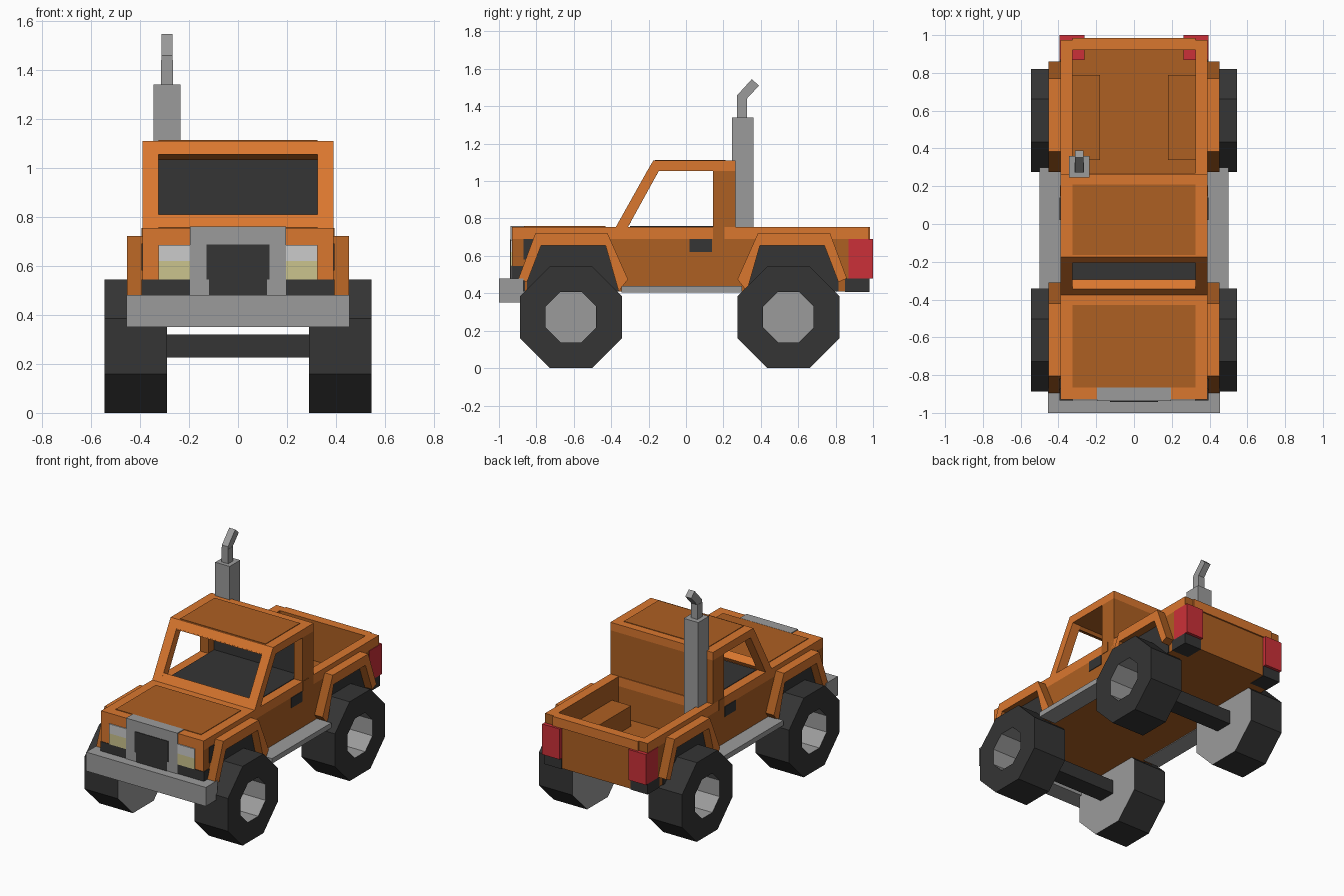
import bpy, bmesh, math
from mathutils import Vector

if "Cube" in bpy.data.objects:
    bpy.data.objects.remove(bpy.data.objects["Cube"])

COLOURS = {
    "light orange": (0.70, 0.185, 0.028),
    "dark orange": (0.42, 0.115, 0.016),
    "charcoal": (0.035, 0.035, 0.035),
    "metal grey": (0.33, 0.33, 0.33),
    "lamp white": (0.60, 0.60, 0.60),
    "lamp yellow": (0.60, 0.55, 0.27),
    "lamp red": (0.60, 0.03, 0.04),
}
MATS = {}
for n, c in COLOURS.items():
    m = bpy.data.materials.new(n)
    m.diffuse_color = (*c, 1)
    m.use_nodes = True
    m.node_tree.nodes["Principled BSDF"].inputs["Base Color"].default_value = m.diffuse_color
    MATS[n] = m
LIGHT, DARK, COAL, GREY, WHITE, YELLOW, RED = COLOURS


def finish(name, bm, rule):
    """Write the mesh; rule(normal, centre) names the colour of each face."""
    bmesh.ops.recalc_face_normals(bm, faces=bm.faces)
    bm.normal_update()
    me = bpy.data.meshes.new(name)
    used = []
    for f in bm.faces:
        col = rule(f.normal, f.calc_center_median()) if callable(rule) else rule
        if col not in used:
            used.append(col)
            me.materials.append(MATS[col])
        f.material_index = used.index(col)
    bm.to_mesh(me)
    bm.free()
    ob = bpy.data.objects.new(name, me)
    bpy.context.collection.objects.link(ob)
    return ob


def prism(name, profile, x0, x1, rule, mirror=False):
    """Extrude a (y, z) outline from x0 to x1, optionally on both sides."""
    bm = bmesh.new()
    for s in ((1, -1) if mirror else (1,)):
        a = [bm.verts.new((s * x0, y, z)) for y, z in profile]
        b = [bm.verts.new((s * x1, y, z)) for y, z in profile]
        bm.faces.new(a)
        bm.faces.new(b)
        for i in range(len(a)):
            j = (i + 1) % len(a)
            bm.faces.new((a[i], a[j], b[j], b[i]))
    return finish(name, bm, rule)


def box(name, x, y, z, rule, mirror=False):
    prof = [(y[0], z[0]), (y[1], z[0]), (y[1], z[1]), (y[0], z[1])]
    return prism(name, prof, x[0], x[1], rule, mirror)


W, IN = 0.39, 0.325          # half widths: body and inner opening
BELT, BAND, SILL = 0.755, 0.69, 0.41

# Lower body, front half
box("front_body", (-W, W), (-0.93, 0.27), (SILL, BAND),
    lambda n, c: LIGHT if n.y < -0.5 else DARK)
box("front_belt", (-W, W), (-0.93, 0.27), (BAND, BELT), LIGHT)
box("hood_panel", (-IN, IN), (-0.865, -0.43), (BELT, BELT + 0.004), DARK)
box("cab_floor", (-IN, IN), (-0.30, 0.205), (BELT, BELT + 0.004), COAL)

# Cargo bed
inner_dark = lambda n, c: LIGHT if n.z > 0.5 or n.x * c.x > 0 and c.z > BAND else DARK
box("bed_floor", (-W, W), (0.27, 0.975), (SILL, 0.48), DARK)
box("bed_side", (IN, W), (0.27, 0.975), (0.48, BAND), DARK, True)
box("bed_side_rail", (IN, W), (0.27, 0.975), (BAND, BELT), inner_dark, True)
box("tailgate", (-IN, IN), (0.92, 0.975), (0.48, BAND), DARK)
box("tailgate_rail", (-IN, IN), (0.92, 0.985), (BAND, BELT),
    lambda n, c: DARK if n.y < -0.5 else LIGHT)
box("bed_wheel_box", (0.18, IN), (0.34, 0.79), (0.48, 0.62), DARK, True)

# Cab: roof, windscreen frame, pillars, back wall
prism("roof", [(-0.175, 1.11), (0.265, 1.11), (0.265, 1.055), (-0.207, 1.055)],
      -W, W, lambda n, c: DARK if n.z < -0.5 and c.y > -0.1 else LIGHT)
box("roof_panel", (-IN, IN), (-0.165, 0.21), (1.11, 1.114), DARK)
prism("windscreen_pillar", [(-0.375, BELT), (-0.31, BELT), (-0.145, 1.055), (-0.207, 1.055)],
      IN, W, LIGHT, True)
prism("windscreen_base", [(-0.375, BELT), (-0.344, 0.81), (-0.294, 0.782), (-0.31, BELT)],
      -IN, IN, LIGHT)
prism("windscreen_lip", [(-0.205, 1.06), (-0.145, 1.06), (-0.156, 1.032)], -IN, IN, DARK)
box("back_wall", (-W, W), (0.205, 0.265), (0.48, 1.055),
    lambda n, c: COAL if n.y < -0.5 else DARK)
box("rear_pillar", (IN, W), (0.145, 0.206), (BELT, 1.055), DARK, True)
box("pillar_foot", (W, W + 0.003), (0.145, 0.205), (BAND, BELT), DARK, True)
box("door_handle", (W, W + 0.004), (0.02, 0.14), (0.62, BAND), COAL, True)

# Front face: grille, lamps, lower valance
box("grille_surround", (-0.195, 0.195), (-0.938, -0.865), (0.48, BELT + 0.005), GREY)
box("grille_mesh", (-0.128, 0.128), (-0.942, -0.93), (0.545, 0.687), COAL)
box("grille_mesh_lower", (-0.118, 0.118), (-0.942, -0.93), (0.48, 0.545), COAL)
box("headlamp", (0.195, IN), (-0.937, -0.92), (0.62, 0.685), WHITE, True)
box("indicator", (0.195, IN), (-0.937, -0.92), (0.545, 0.62), YELLOW, True)
box("front_valance", (0.195, W + 0.004), (-0.934, -0.86), (SILL, 0.545), COAL, True)
box("side_marker", (W, W + 0.004), (-0.87, -0.80), (0.58, BAND), COAL, True)
box("front_bumper", (-0.455, 0.455), (-1.0, -0.87), (0.35, 0.48), GREY)

# Rear corners
box("tail_lamp", (0.262, W + 0.004), (0.868, 1.0), (0.48, BAND), RED, True)
box("rear_corner", (0.262, W + 0.004), (0.85, 0.98), (SILL - 0.003, 0.48), COAL, True)

# Running boards
box("running_board", (0.37, 0.50), (-0.345, 0.30), (0.405, 0.44), GREY, True)

# Fender flares with dark arch panels; the rear ones are reflected front ones
flare = [(-0.85, 0.46), (-0.895, 0.48), (-0.805, 0.722), (-0.42, 0.722),
         (-0.31, 0.475), (-0.36, 0.41), (-0.43, 0.655), (-0.775, 0.655)]
arch = [(-0.85, SILL), (-0.85, 0.46), (-0.775, 0.655), (-0.43, 0.655), (-0.36, SILL)]
flare_rule = lambda n, c: DARK if abs(n.y) > 0.3 or n.z < -0.5 else LIGHT
for end in ("front", "rear"):
    flip = (lambda p: p) if end == "front" else (lambda p: [(-y - 0.035, z) for y, z in p])
    prism(end + "_fender", flip(flare), 0.385, 0.452, flare_rule, True)
    prism(end + "_arch", flip(arch), W - 0.004, W + 0.005, COAL, True)


# Eight-sided wheels with a deep grey rim recess
def wheel(name, side, y):
    R, r, zc = 0.2725, 0.135, 0.2725
    bm = bmesh.new()
    rings = []
    for x, apothem in ((0.29, R), (0.545, R), (0.545, r), (0.31, r)):
        q = apothem / math.cos(math.pi / 8)
        rings.append([bm.verts.new((side * x,
                                    y + q * math.cos(math.pi * (k + 0.5) / 4),
                                    zc + q * math.sin(math.pi * (k + 0.5) / 4)))
                      for k in range(8)])
    for a, b in zip(rings, rings[1:]):
        for k in range(8):
            bm.faces.new((a[k], a[k - 1], b[k - 1], b[k]))
    bm.faces.new(rings[0])
    bm.faces.new(rings[-1])
    centre = Vector((y, zc))

    def rule(n, c):
        if abs(n.x) > 0.5:
            return COAL if abs(c.x) > 0.5 else GREY
        return GREY if (Vector((c.y, c.z)) - centre).length < 0.2 else COAL
    finish(name, bm, rule)


for end, y in (("front", -0.615), ("rear", 0.548)):
    wheel(end + "_right_wheel", 1, y)
    wheel(end + "_left_wheel", -1, y)
    box(end + "_axle", (-0.295, 0.295), (y - 0.062, y + 0.062), (0.225, 0.32), COAL)

# Exhaust stack with a bent tip
box("exhaust_stack", (-0.345, -0.235), (0.245, 0.36), (0.48, 1.34), GREY)
box("exhaust_pipe", (-0.315, -0.265), (0.272, 0.325), (1.34, 1.44), GREY)
prism("exhaust_tip", [(0.272, 1.44), (0.325, 1.44), (0.39, 1.51), (0.352, 1.545), (0.272, 1.457)],
      -0.313, -0.267, GREY)
